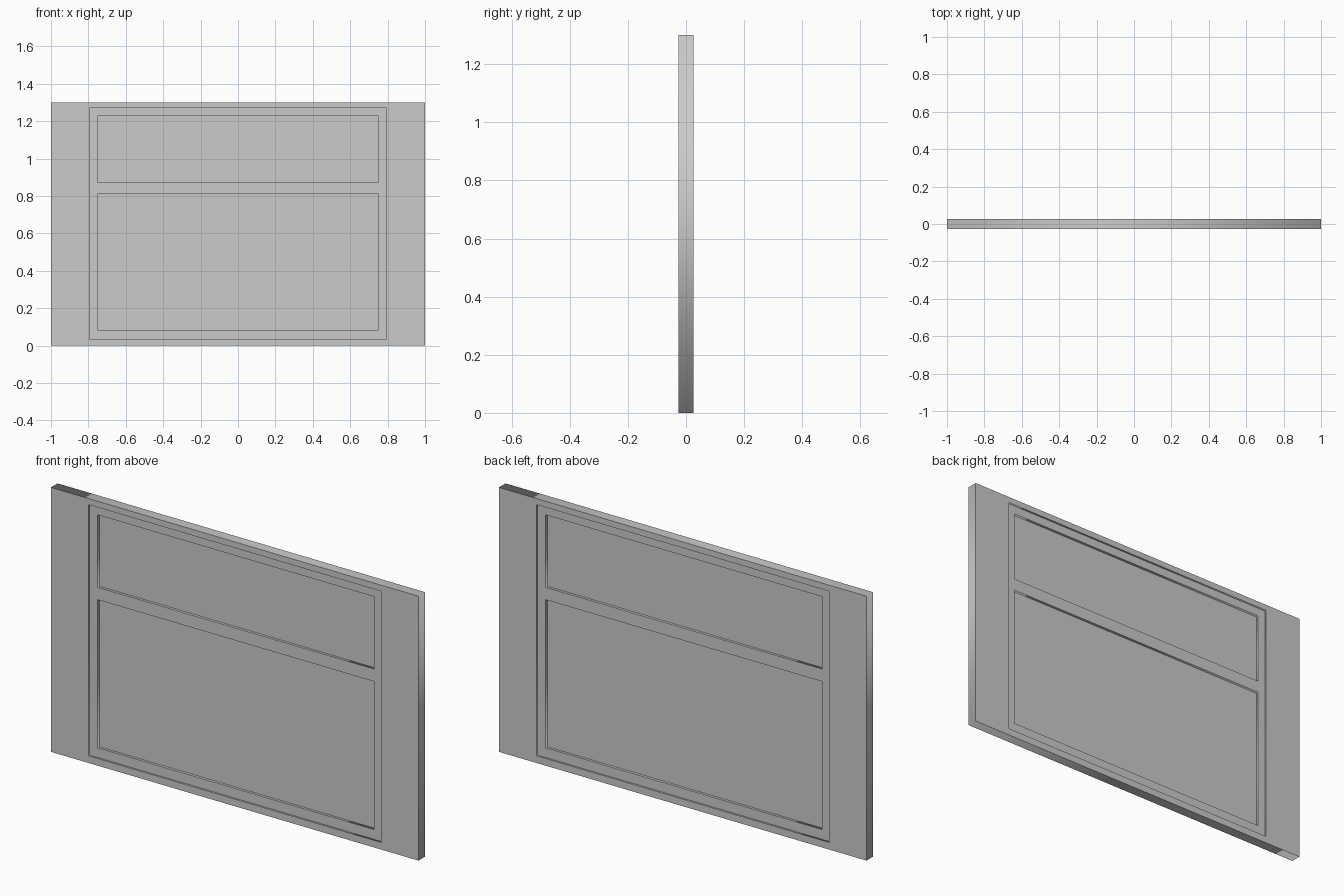
import bpy
from math import radians

if "Cube" in bpy.data.objects:
    bpy.data.objects.remove(bpy.data.objects["Cube"])

H = 1.30                       # panel height


def plate(name, depth, outer, holes=()):
    """Extruded flat plate in the xz plane; rectangles are (half width, z0, z1)."""
    cu = bpy.data.curves.new(name, 'CURVE')
    cu.dimensions = '2D'
    cu.fill_mode = 'BOTH'
    cu.extrude = depth / 2
    for w, z0, z1 in (outer, *holes):
        sp = cu.splines.new('POLY')
        sp.points.add(3)
        for p, (x, z) in zip(sp.points, ((-w, z0), (w, z0), (w, z1), (-w, z1))):
            p.co = (x, z, 0, 1)
        sp.use_cyclic_u = True
    ob = bpy.data.objects.new(name, cu)
    bpy.context.collection.objects.link(ob)
    ob.rotation_euler.x = radians(90)
    bpy.ops.object.select_all(action='DESELECT')
    ob.select_set(True)
    bpy.context.view_layer.objects.active = ob
    bpy.ops.object.convert(target='MESH')
    return ob


opening = (0.795, 0.035, 1.27)
upper = (0.752, 0.872, 1.228)
lower = (0.752, 0.083, 0.811)

# Wall section with the window opening
plate("wall_panel", 0.052, (1.0, 0.0, H), [opening])
# Window frame, set back on both sides
plate("window_frame", 0.034, opening, [upper, lower])
# Thin panes in the middle of the frame
plate("upper_pane", 0.008, upper)
plate("lower_pane", 0.008, lower)
